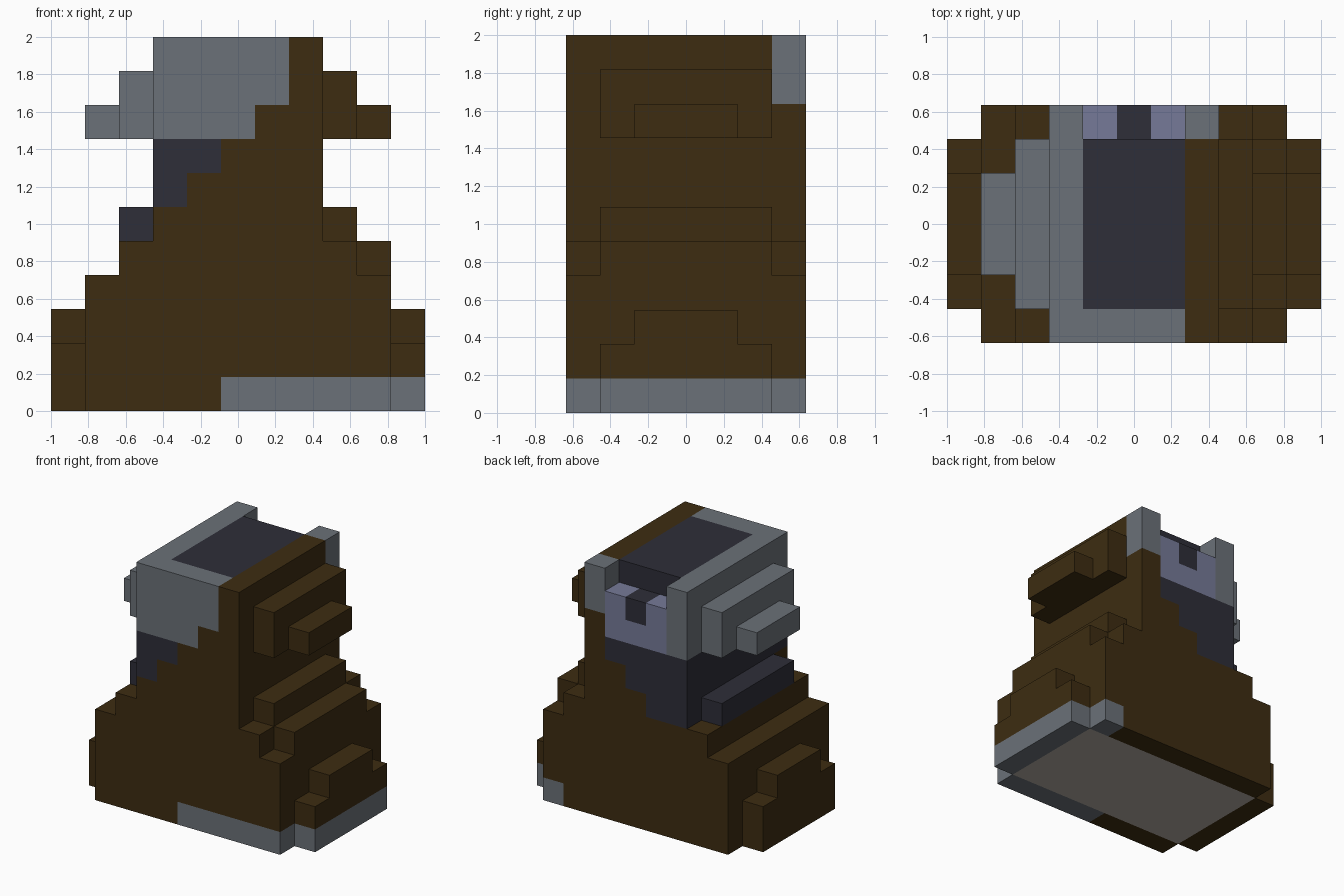
import bpy
import bmesh
from mathutils import Vector

if "Cube" in bpy.data.objects:
    bpy.data.objects.remove(bpy.data.objects["Cube"])

U = 2 / 11            # block size
NX, NY = 11, 7        # blocks across and deep


def linear(c):
    c /= 255
    return c / 12.92 if c <= 0.04045 else ((c + 0.055) / 1.055) ** 2.4


# Flat colours
COLOURS = {
    "brown_cloth": (61, 44, 17),
    "grey_cloth": (107, 113, 120),
    "dark_navy": (46, 46, 56),
    "lavender": (118, 122, 152),
    "pale_taupe": (178, 171, 162),
}
BROWN, GREY, DARK, LAVENDER, TAUPE = range(5)
materials = []
for name, rgb in COLOURS.items():
    m = bpy.data.materials.new(name)
    m.diffuse_color = (*[linear(c) for c in rgb], 1)
    m.use_nodes = True
    m.node_tree.nodes["Principled BSDF"].inputs["Base Color"].default_value = m.diffuse_color
    materials.append(m)


def box(x0, x1, y0, y1, z0, z1):
    """Set of blocks, with both ends of each range included."""
    return {(i, j, k) for i in range(x0, x1 + 1)
            for j in range(y0, y1 + 1) for k in range(z0, z1 + 1)}


def mirror(cells):
    return {(NX - 1 - i, j, k) for i, j, k in cells}


# Parts as block volumes
hip = box(10, 10, 1, 5, 0, 1) | box(10, 10, 2, 4, 2, 2)
shoulder = box(8, 8, 1, 5, 8, 9) | box(9, 9, 2, 4, 8, 8)
waist_step = box(8, 8, 1, 5, 5, 5)
parts = {
    "lower_body": box(1, 9, 0, 6, 0, 3) | box(2, 8, 0, 6, 4, 4),
    "right_hip_step": hip,
    "left_hip_step": mirror(hip),
    "right_waist_step": waist_step | box(9, 9, 1, 5, 4, 4),
    "left_waist_step": mirror(waist_step),
    "torso": box(3, 7, 0, 6, 5, 7),
    "chest": box(3, 7, 0, 6, 8, 10) - box(4, 6, 6, 6, 10, 10),
    "right_shoulder": shoulder,
    "left_shoulder": mirror(shoulder),
}
solid = set().union(*parts.values())


def colour(i, j, k, nz):
    # Sole and hem
    if k == 0:
        if nz < 0 and 1 <= i <= 9 and 1 <= j <= 5:
            return TAUPE
        return GREY if i >= 9 or (j == 0 and i >= 5) else BROWN
    if k < 5:
        return BROWN
    # Stepped diagonal wrap around the torso
    if k < 8:
        return DARK if i <= k - (1 if j == 6 else 3) else BROWN
    # Right side of the chest
    if i >= 7:
        return GREY if (i == 7 and j == 6 and k >= 9) else BROWN
    # Back panel with dark notch
    if j == 6 and i >= 4:
        return DARK if (i == 5 and k == 9) else LAVENDER
    # Front lapel
    if j == 0:
        return BROWN if (k == 8 and i > 5) else GREY
    # Dark top opening
    return DARK if (i >= 4 and k == 10) else GREY


def build(name, cells):
    """Outer skin of a block volume, merged into flat colour areas."""
    bm = bmesh.new()
    verts = {}

    def vert(p):
        if p not in verts:
            verts[p] = bm.verts.new(((p[0] - NX / 2) * U,
                                     (p[1] - NY / 2) * U, p[2] * U))
        return verts[p]

    for cell in sorted(cells):
        for axis in range(3):
            for side in (0, 1):
                n = [0, 0, 0]
                n[axis] = side * 2 - 1
                if tuple(c + d for c, d in zip(cell, n)) in solid:
                    continue
                loop = []
                for a, b in ((0, 0), (1, 0), (1, 1), (0, 1)):
                    p = list(cell)
                    p[axis] += side
                    p[(axis + 1) % 3] += a
                    p[(axis + 2) % 3] += b
                    loop.append(vert(tuple(p)))
                f = bm.faces.new(loop if side else loop[::-1])
                f.material_index = colour(*cell, n[2])
    bmesh.ops.dissolve_limit(bm, angle_limit=0.01, verts=bm.verts[:],
                             edges=bm.edges[:], delimit={'MATERIAL'})
    mesh = bpy.data.meshes.new(name)
    bm.to_mesh(mesh)
    bm.free()
    for m in materials:
        mesh.materials.append(m)
    obj = bpy.data.objects.new(name, mesh)
    bpy.context.collection.objects.link(obj)


for part_name, part_cells in parts.items():
    build(part_name, part_cells)
